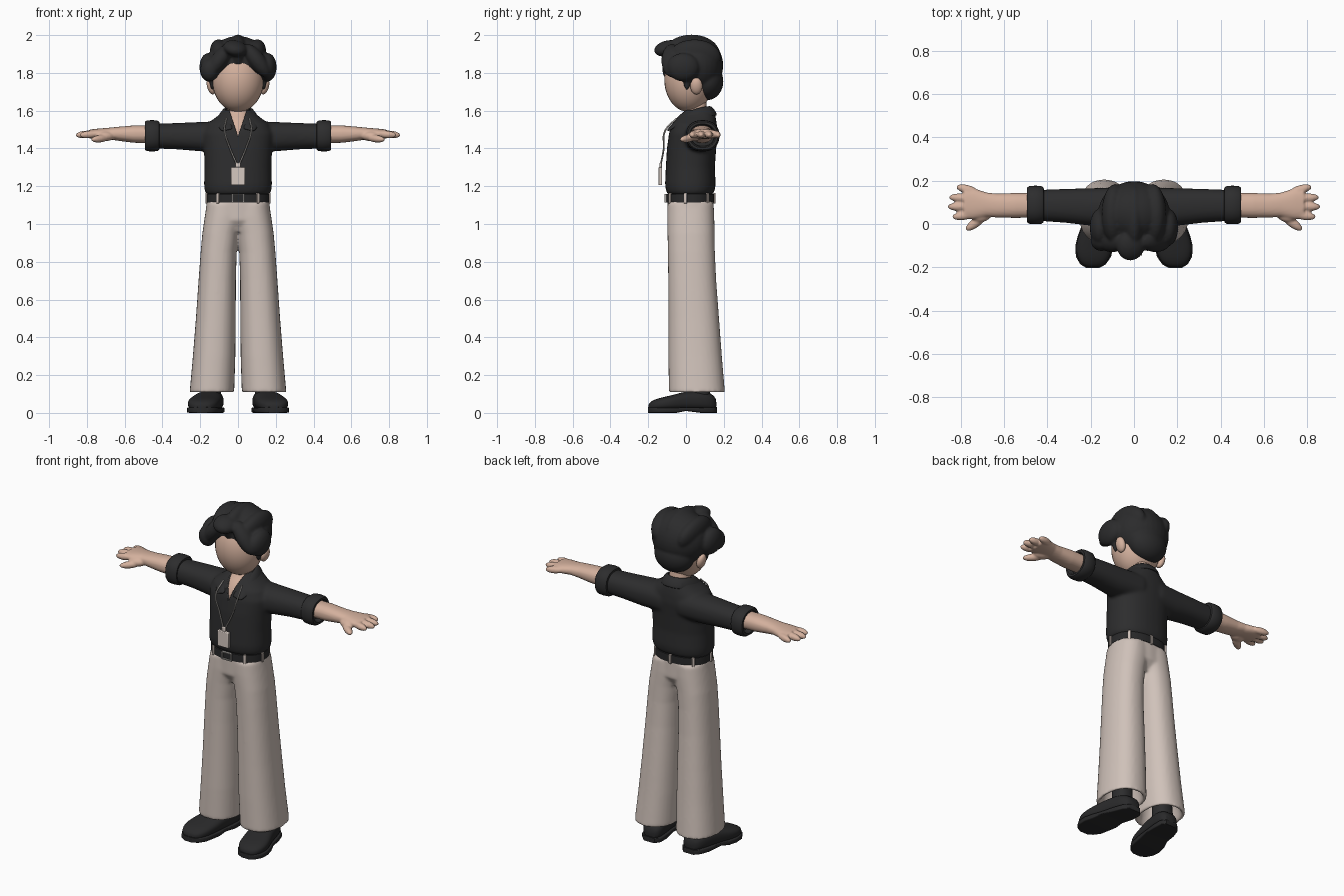
import bpy, bmesh
from math import sin, cos, pi, copysign, atan2
from mathutils import Matrix, Vector, Euler

if "Cube" in bpy.data.objects:
    bpy.data.objects.remove(bpy.data.objects["Cube"])


def material(name, r, g, b):
    m = bpy.data.materials.new(name)
    m.use_nodes = True
    m.diffuse_color = (r, g, b, 1)
    node = m.node_tree.nodes["Principled BSDF"]
    node.inputs["Base Color"].default_value = (r, g, b, 1)
    node.inputs["Roughness"].default_value = 0.8
    return m


black = material("charcoal cloth", 0.026, 0.026, 0.027)
hair_black = material("black hair", 0.024, 0.024, 0.025)
leather = material("black leather", 0.022, 0.022, 0.023)
skin = material("warm skin", 0.66, 0.44, 0.34)
cream = material("cream trousers", 0.63, 0.54, 0.49)
pale = material("pale badge", 0.66, 0.58, 0.53)
steel = material("grey metal", 0.4, 0.38, 0.36)


def oval(t, e):
    """Point on a unit superellipse."""
    c, s = cos(t), sin(t)
    return copysign(abs(c) ** (2 / e), c), copysign(abs(s) ** (2 / e), s)


def loft(bm, axis, rings, e=2.3, n=32):
    """Skin oval sections; each ring is (position, a_min, a_max, b_min, b_max)."""
    loops = []
    for p, a0, a1, b0, b1 in rings:
        loop = []
        for i in range(n):
            u, v = oval(2 * pi * i / n, e)
            co = [(a0 + a1) / 2 + u * (a1 - a0) / 2, (b0 + b1) / 2 + v * (b1 - b0) / 2]
            co.insert("xyz".index(axis), p)
            loop.append(bm.verts.new(co))
        loops.append(loop)
    for low, high in zip(loops, loops[1:]):
        for i in range(n):
            j = (i + 1) % n
            bm.faces.new((low[i], low[j], high[j], high[i]))
    bm.faces.new(loops[0])
    bm.faces.new(loops[-1])


def ball(bm, centre, radii, rot=(0, 0, 0)):
    m = Matrix.LocRotScale(Vector(centre), Euler(rot), Vector(radii))
    bmesh.ops.create_uvsphere(bm, u_segments=32, v_segments=20, radius=1, matrix=m)


def box(bm, centre, size, turn=0):
    m = Matrix.LocRotScale(Vector(centre), Euler((0, 0, turn)), Vector(size))
    bmesh.ops.create_cube(bm, size=1, matrix=m)


def finish(bm, name, mat, mirror=False, voxel=0, smooth=4, subsurf=0, bevel=0):
    """Turn the bmesh into a named object, optionally mirrored and fused."""
    if mirror:
        copy = bmesh.ops.duplicate(bm, geom=bm.verts[:] + bm.edges[:] + bm.faces[:])
        for v in copy["geom"]:
            if isinstance(v, bmesh.types.BMVert):
                v.co.x *= -1
    bmesh.ops.recalc_face_normals(bm, faces=bm.faces[:])
    me = bpy.data.meshes.new(name)
    bm.to_mesh(me)
    bm.free()
    me.materials.append(mat)
    ob = bpy.data.objects.new(name, me)
    bpy.context.collection.objects.link(ob)
    bpy.ops.object.select_all(action="DESELECT")
    ob.select_set(True)
    bpy.context.view_layer.objects.active = ob
    if voxel:
        me.shade_smooth()
        mod = ob.modifiers.new("fuse", "REMESH")
        mod.mode, mod.voxel_size, mod.use_smooth_shade = "VOXEL", voxel, True
        mod = ob.modifiers.new("soften", "SMOOTH")
        mod.factor, mod.iterations = 0.5, smooth
    else:
        bpy.ops.object.shade_smooth_by_angle(angle=0.8)
    if subsurf:
        ob.modifiers.new("round", "SUBSURF").levels = subsurf
        ob.modifiers["round"].render_levels = subsurf
    if bevel:
        mod = ob.modifiers.new("edges", "BEVEL")
        mod.width, mod.segments = bevel, 2
    return ob


# Head, ears and neck
bm = bmesh.new()
ball(bm, (0, 0.015, 1.765), (0.137, 0.13, 0.172))
finish(bm, "head", skin)
bm = bmesh.new()
ball(bm, (0.142, 0.055, 1.73), (0.022, 0.032, 0.045), (0, 0.25, 0))
finish(bm, "ears", skin, mirror=True)
bm = bmesh.new()
loft(bm, "z", [(1.42, -.08, .08, -.085, .1), (1.48, -.09, .09, -.08, .12),
               (1.53, -.09, .09, -.064, .12), (1.57, -.07, .07, -.034, .12),
               (1.6, -.057, .057, 0, .11), (1.68, -.052, .052, .02, .105)])
finish(bm, "neck", skin)

# Hair: crown, nape, top locks and a parted fringe fused together
bm = bmesh.new()
ball(bm, (0, 0.05, 1.84), (0.165, 0.147, 0.155))
ball(bm, (0, 0.11, 1.755), (0.12, 0.088, 0.1))
ball(bm, (0, 0.03, 1.9), (0.055, 0.15, 0.103))
ball(bm, (-0.015, -0.1, 1.93), (0.065, 0.07, 0.04), (0.25, 0.2, 0))
ball(bm, (-0.15, -0.075, 1.815), (0.05, 0.05, 0.06))
for s in (-1, 1):
    ball(bm, (s * 0.085, 0.045, 1.88), (0.06, 0.14, 0.1), (0, s * 0.3, 0))
    ball(bm, (s * 0.1, -0.075, 1.865), (0.045, 0.055, 0.105), (0, -s * 0.65, 0))
    ball(bm, (s * 0.158, -0.015, 1.83), (0.046, 0.085, 0.075))
    ball(bm, (s * 0.135, 0.005, 1.76), (0.016, 0.02, 0.05))
finish(bm, "hair", hair_black, voxel=0.008, smooth=3)

# Shirt: body and sleeves fused, then opened at the neck
bm = bmesh.new()
sleeve = [(0.06, -.01, .17, 1.385, 1.545), (0.2, -.008, .165, 1.385, 1.54),
          (0.32, .006, .162, 1.395, 1.535), (0.45, .015, .157, 1.4, 1.53)]
loft(bm, "x", sleeve)
loft(bm, "x", [(-x, *r) for x, *r in sleeve])
loft(bm, "z", [(1.155, -.165, .165, -.095, .14), (1.175, -.177, .177, -.106, .152),
               (1.21, -.18, .18, -.111, .157), (1.3, -.177, .177, -.107, .153),
               (1.4, -.181, .181, -.101, .16), (1.48, -.19, .19, -.09, .167),
               (1.53, -.165, .165, -.075, .163), (1.57, -.11, .11, -.045, .157),
               (1.605, -.075, .075, -.01, .145)])
shirt = finish(bm, "shirt", black, voxel=0.009, smooth=8)
bm = bmesh.new()
wedge = [bm.verts.new(p) for p in ((0, -0.3, 1.465), (0.062, -0.3, 1.65), (-0.062, -0.3, 1.65))]
face = bm.faces.new(wedge)
grown = bmesh.ops.extrude_face_region(bm, geom=[face])["geom"]
bmesh.ops.translate(bm, vec=(0, 0.33, 0), verts=[v for v in grown if isinstance(v, bmesh.types.BMVert)])
cutter = finish(bm, "neck_cutter", black)
cutter.hide_render = True
cut = shirt.modifiers.new("neckline", "BOOLEAN")
cut.object, cut.operation = cutter, "DIFFERENCE"
bpy.context.view_layer.update()
baked = bpy.data.meshes.new_from_object(shirt.evaluated_get(bpy.context.evaluated_depsgraph_get()))
shirt.modifiers.clear()
shirt.data = baked
bpy.data.objects.remove(cutter)

# Collar: a folded strip from the nape to the front points
inner = [(0, .125, 1.622), (.05, .11, 1.622), (.07, .05, 1.612), (.055, -.02, 1.575), (.016, -.097, 1.495)]
outer = [(0, .168, 1.575), (.07, .15, 1.572), (.112, .06, 1.56), (.115, -.04, 1.527), (.085, -.103, 1.48)]
bm = bmesh.new()
rows = []
for a, b in zip(inner, outer):
    a, b = Vector(a), Vector(b)
    mid = (a + b) / 2 + Vector((0, 0, 0.012))
    rows.append([bm.verts.new(p) for p in (a, mid, b)])
for p, q in zip(rows, rows[1:]):
    for i in (0, 1):
        bm.faces.new((p[i], p[i + 1], q[i + 1], q[i]))
collar = finish(bm, "collar", black)
mod = collar.modifiers.new("mirror", "MIRROR")
mod.use_clip = True
mod = collar.modifiers.new("thickness", "SOLIDIFY")
mod.thickness, mod.offset = 0.014, 0
mod = collar.modifiers.new("round", "SUBSURF")
mod.levels = mod.render_levels = 2

# Rolled cuffs
bm = bmesh.new()


def cuff_ring(x, grow):
    return (x, .088 - .072 - grow, .088 + .072 + grow, 1.467 - .066 - grow, 1.467 + .066 + grow)


loft(bm, "x", [cuff_ring(x, g) for x, g in ((.415, -.01), (.417, .008), (.427, .015), (.455, .017),
     (.483, .015), (.493, .008), (.493, -.004), (.485, -.01), (.46, -.012))])
finish(bm, "cuffs", black, mirror=True)

# Forearms and hands
bm = bmesh.new()
loft(bm, "x", [(.44, .03, .143, 1.428, 1.522), (.55, .028, .143, 1.43, 1.522), (.63, .03, .14, 1.44, 1.515),
               (.68, .033, .145, 1.448, 1.51), (.74, .022, .165, 1.45, 1.505), (.785, .022, .172, 1.452, 1.5)])
for tip_x, y, turn in ((.838, .038, -.12), (.858, .08, 0), (.852, .12, .08), (.82, .16, .25)):
    ball(bm, (tip_x - .05, y, 1.474), (.052, .02, .02), (0, 0.08, turn))
ball(bm, (.728, .008, 1.452), (.06, .022, .02), (0, 0.1, -.65))
ball(bm, (.7, .045, 1.465), (.05, .035, .026), (0, 0, -.4))
finish(bm, "arms_and_hands", skin, mirror=True, voxel=0.006, smooth=3)

# Trousers: flared legs with hollow hems, fused at the hips
bm = bmesh.new()
loft(bm, "z", [(.28, .06, .2, -.04, .15), (.125, .042, .233, -.066, .182), (.108, .034, .242, -.075, .19),
               (.11, .02, .256, -.091, .206), (.3, .014, .239, -.093, .19), (.5, .012, .223, -.093, .175),
               (.7, .011, .209, -.094, .16), (.85, .007, .198, -.096, .153), (.95, -.005, .189, -.098, .151),
               (1.04, -.03, .176, -.1, .15), (1.11, -.03, .165, -.098, .146)])
box(bm, (0.03, 0.025, 1.03), (0.1, 0.18, 0.14))
loft(bm, "z", [(.96, -.13, .13, -.06, .11), (1.02, -.175, .175, -.098, .148), (1.125, -.166, .166, -.1, .146)])
finish(bm, "trousers", cream, mirror=True, voxel=0.0085, smooth=6)

# Belt, loops and buckle
bm = bmesh.new()
loft(bm, "z", [(1.115, -.15, .15, -.085, .13), (1.115, -.167, .167, -.105, .149),
               (1.16, -.167, .167, -.105, .149), (1.16, -.15, .15, -.085, .13)], n=48)
finish(bm, "belt", leather)
bm = bmesh.new()
for t in (-2.2, -0.95, -0.15, pi + 0.15, 0.75, pi - 0.75, pi / 2):
    u, v = oval(t, 2.3)
    box(bm, (u * 0.168, 0.022 + v * 0.128, 1.137), (0.016, 0.012, 0.056), atan2(v, u) + pi / 2)
finish(bm, "belt_loops", cream, bevel=0.003)
bm = bmesh.new()
for s in (-1, 1):
    box(bm, (s * 0.03, -0.108, 1.137), (0.007, 0.01, 0.044))
    box(bm, (0, -0.108, 1.137 + s * 0.02), (0.06, 0.01, 0.006))
finish(bm, "buckle", steel)

# Lanyard cord and badge
for s, side in ((1, "left"), (-1, "right")):
    curve = bpy.data.curves.new(side + "_cord", "CURVE")
    curve.dimensions, curve.bevel_depth, curve.bevel_resolution = "3D", 0.0045, 2
    path = [(.062, -.05, 1.56), (.07, -.112, 1.49), (.042, -.118, 1.4), (.006, -.133, 1.315)]
    line = curve.splines.new("BEZIER")
    line.bezier_points.add(len(path) - 1)
    for point, (x, y, z) in zip(line.bezier_points, path):
        point.co = (s * x, y, z)
        point.handle_left_type = point.handle_right_type = "AUTO"
    curve.materials.append(steel)
    bpy.context.collection.objects.link(bpy.data.objects.new(side + "_cord", curve))
bm = bmesh.new()
box(bm, (0, -0.136, 1.253), (0.074, 0.02, 0.095))
box(bm, (0, -0.134, 1.31), (0.026, 0.012, 0.03))
finish(bm, "badge", pale, bevel=0.004)

# Shoes, soles and ankles
shoe = [(-.2, .19, .028, .045), (-.185, .189, .055, .062), (-.15, .187, .078, .077), (-.1, .183, .085, .088),
        (-.05, .172, .083, .1), (0, .16, .075, .115), (.08, .145, .07, .118), (.135, .135, .06, .105),
        (.163, .132, .035, .075)]
bm = bmesh.new()
loft(bm, "y", [(y, x - r, x + r, 0.012, top) for y, x, r, top in shoe], e=2.6)
finish(bm, "shoes", leather, mirror=True, subsurf=1)
bm = bmesh.new()
loft(bm, "y", [(y * 1.01, x - r - .003, x + r + .003, 0.0 if y > 0.03 or y < -0.04 else 0.01, 0.03)
               for y, x, r, top in shoe], e=8)
finish(bm, "soles", leather, mirror=True)
bm = bmesh.new()
loft(bm, "z", [(.07, .09, .2, .015, .13), (.3, .09, .19, .015, .115)])
finish(bm, "ankles", black, mirror=True)
